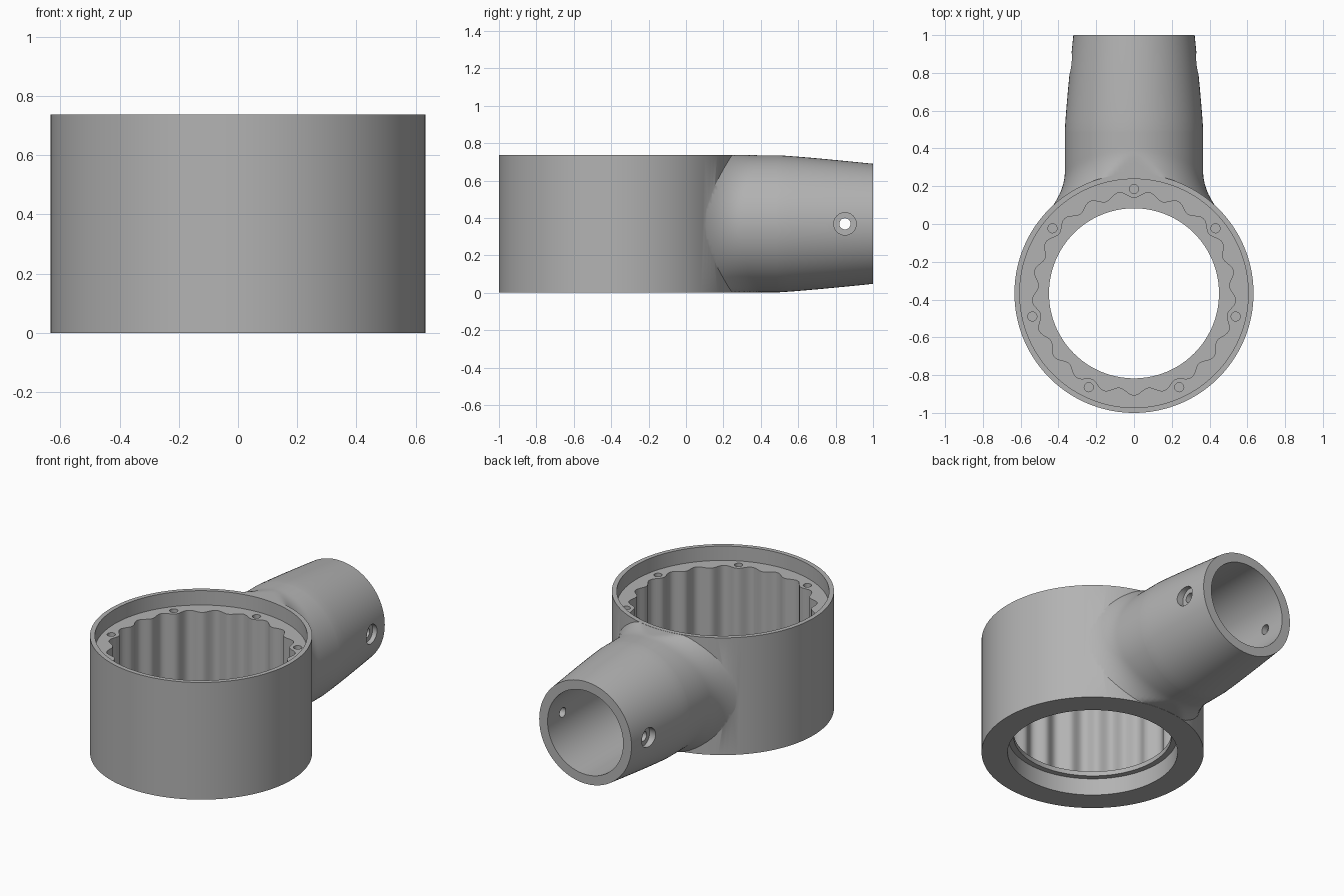
import bpy, bmesh
from math import sin, cos, pi, sqrt, radians
from mathutils import Matrix, Vector

default = bpy.data.objects.get("Cube")
if default:
    bpy.data.objects.remove(default, do_unlink=True)

RING_Y, RING_R, HEIGHT = -0.367, 0.633, 0.737
AXIS_Z = HEIGHT / 2

grey = bpy.data.materials.new("plain grey")
grey.use_nodes = True
colour = (0.45, 0.45, 0.45, 1)
grey.diffuse_color = colour
grey.node_tree.nodes["Principled BSDF"].inputs["Base Color"].default_value = colour


def loft(name, sections):
    """Solid skinned over closed rings of points, capped at both ends."""
    bm = bmesh.new()
    rings = [[bm.verts.new(p) for p in s] for s in sections]
    n = len(rings[0])
    for a, b in zip(rings, rings[1:]):
        for i in range(n):
            j = (i + 1) % n
            bm.faces.new((a[i], a[j], b[j], b[i]))
    bm.faces.new(rings[0])
    bm.faces.new(rings[-1])
    bmesh.ops.recalc_face_normals(bm, faces=bm.faces[:])
    mesh = bpy.data.meshes.new(name)
    bm.to_mesh(mesh)
    bm.free()
    mesh.materials.append(grey)
    obj = bpy.data.objects.new(name, mesh)
    bpy.context.collection.objects.link(obj)
    return obj


def cylinder(name, start, end, radius, sides):
    start, end = Vector(start), Vector(end)
    turn = (end - start).to_track_quat('Z', 'Y')
    circle = [turn @ Vector((radius * cos(2 * pi * i / sides),
                             radius * sin(2 * pi * i / sides), 0)) for i in range(sides)]
    return loft(name, [[c + p for p in circle] for c in (start, end)])


def upright(name, radius, z0, z1, x=0, y=RING_Y, sides=144):
    return cylinder(name, (x, y, z0), (x, y, z1), radius, sides)


def combine(target, other, operation):
    other.hide_render = True
    mod = target.modifiers.new(operation.title(), 'BOOLEAN')
    mod.operation, mod.solver, mod.object = operation, 'EXACT', other
    bpy.context.view_layer.objects.active = target
    bpy.ops.object.modifier_apply(modifier=mod.name)
    bpy.data.objects.remove(other, do_unlink=True)


def arm_section(y, sides=96):
    """Round arm section, flared where it blends into the ring."""
    radius = 0.366
    if y > 0.5:
        t = (y - 0.5) / 0.5
        radius -= 0.045 * t ** 1.15
    points = []
    for i in range(sides):
        a = 2 * pi * i / sides
        meet = RING_Y + sqrt(RING_R ** 2 - (radius * cos(a)) ** 2)
        flare = max(0, (meet + 0.13 - y) / 0.18)
        r = radius + min(0.07, 0.062 * flare ** 2)
        z = min(max(AXIS_Z + r * sin(a), 0.001), HEIGHT - 0.001)
        points.append((r * cos(a), y, z))
    return points


# Ring housing with the socket arm blended into its back
housing = upright("ring_with_socket_arm", RING_R, 0, HEIGHT)
stations = [0.05 + 0.015 * i for i in range(30)] + [0.5 + 0.05 * i for i in range(11)]
combine(housing, loft("socket_arm", [arm_section(y) for y in stations]), 'UNION')

# Ring bores: top recess, retaining lip, bottom recess
LEDGE = HEIGHT - 0.09
combine(housing, upright("top_recess", 0.605, LEDGE, 1), 'DIFFERENCE')
combine(housing, upright("lip_bore", 0.45, -0.1, 0.9), 'DIFFERENCE')
combine(housing, upright("bottom_recess", 0.484, -0.1, 0.106), 'DIFFERENCE')

# Wavy bore: 21 lobes, with an inward tooth at every screw hole
LOBES, STEPS = 21, 12
wave = []
for i in range(LOBES * STEPS):
    a = 2 * pi * i / (LOBES * STEPS)
    r = 0.522 - 0.017 * cos(LOBES * a)
    wave.append((r * sin(a), RING_Y + r * cos(a)))
combine(housing, loft("wavy_bore", [[(x, y, z) for x, y in wave] for z in (0.135, 0.9)]),
        'DIFFERENCE')

# Seven blind screw holes in the ledge
for k in range(7):
    a = 2 * pi * k / 7
    hole = upright("screw_hole", 0.024, LEDGE - 0.15, 0.9,
                   0.552 * sin(a), RING_Y + 0.552 * cos(a), 24)
    combine(housing, hole, 'DIFFERENCE')

# Socket bore and cross pin with a counterbore on each side
combine(housing, cylinder("socket_bore", (0, 0.32, AXIS_Z), (0, 1.2, AXIS_Z), 0.263, 96),
        'DIFFERENCE')
combine(housing, cylinder("pin_hole", (-0.6, 0.85, AXIS_Z), (0.6, 0.85, AXIS_Z), 0.03, 32),
        'DIFFERENCE')
for side in (-1, 1):
    seat = cylinder("pin_seat", (side * 0.3, 0.85, AXIS_Z), (side * 0.6, 0.85, AXIS_Z), 0.06, 48)
    combine(housing, seat, 'DIFFERENCE')

# Smooth shading with crisp machined edges
bpy.ops.object.select_all(action='DESELECT')
housing.select_set(True)
bpy.context.view_layer.objects.active = housing
bpy.ops.object.shade_smooth_by_angle(angle=radians(30))
